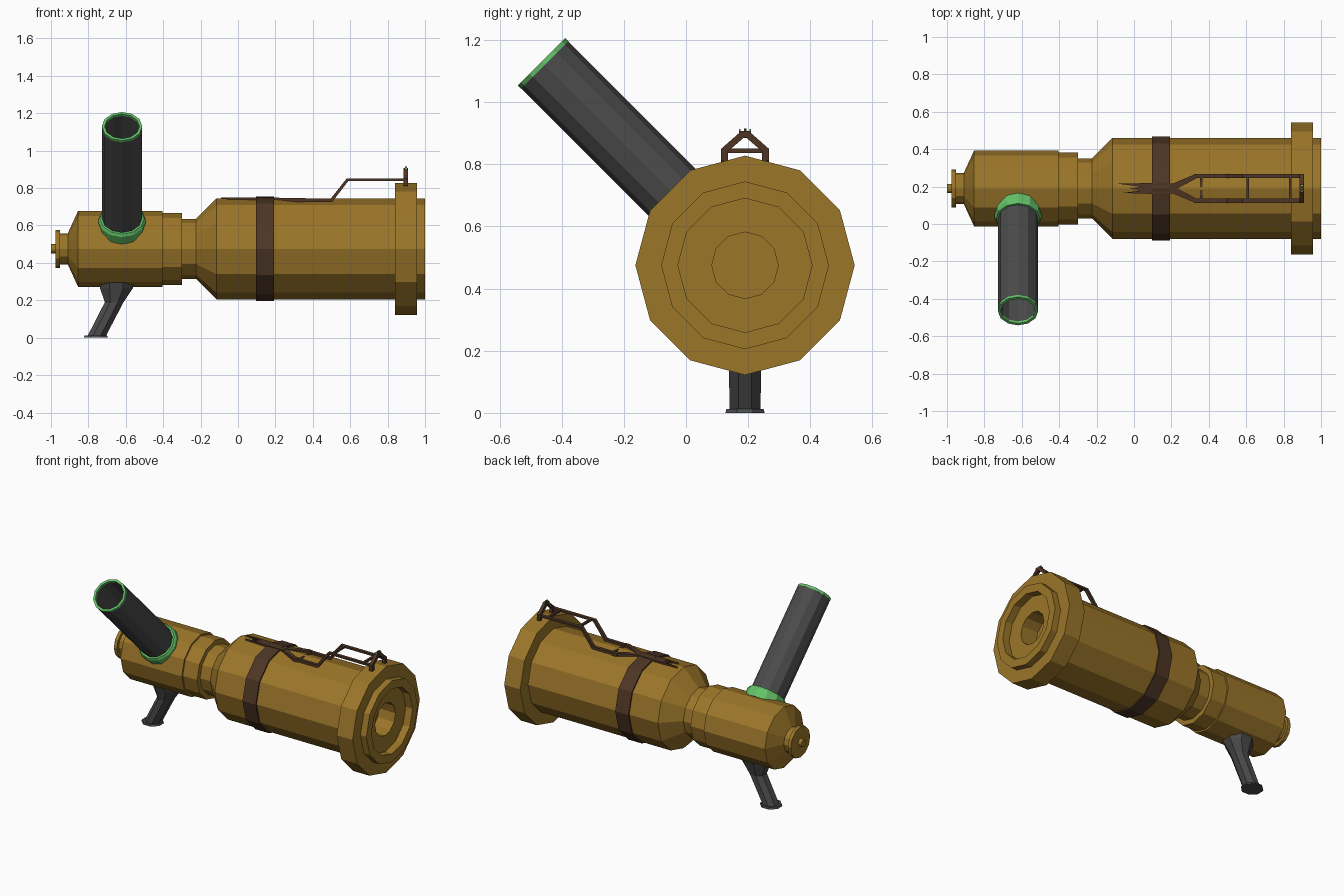
import bpy, bmesh, math
from mathutils import Vector

if "Cube" in bpy.data.objects:
    bpy.data.objects.remove(bpy.data.objects["Cube"])

CY, CZ = 0.19, 0.475   # main axis position
SIDES = 12


def material(name, rgb):
    m = bpy.data.materials.new(name)
    m.diffuse_color = (*rgb, 1)
    m.use_nodes = True
    m.node_tree.nodes["Principled BSDF"].inputs["Base Color"].default_value = m.diffuse_color
    return m


brass = material("brass", (0.33, 0.18, 0.022))
brown = material("brown", (0.075, 0.036, 0.018))
dark = material("dark_metal", (0.07, 0.07, 0.07))
green = material("green", (0.13, 0.55, 0.14))


def finish(name, bm, mat):
    bmesh.ops.recalc_face_normals(bm, faces=bm.faces)
    me = bpy.data.meshes.new(name)
    bm.to_mesh(me)
    bm.free()
    me.materials.append(mat)
    ob = bpy.data.objects.new(name, me)
    bpy.context.collection.objects.link(ob)
    return ob


def skin(bm, rings, closed):
    n = len(rings[0])
    pairs = list(zip(rings, rings[1:]))
    if closed:
        pairs.append((rings[-1], rings[0]))
    else:
        bm.faces.new(rings[0])
        bm.faces.new(rings[-1])
    for a, b in pairs:
        for i in range(n):
            j = (i + 1) % n
            bm.faces.new((a[i], a[j], b[j], b[i]))


def lathe(name, profile, origin, axis, up, mat, closed=False):
    """Spin (distance, radius) points round an axis; ends capped unless closed."""
    bm = bmesh.new()
    o, d, u = Vector(origin), Vector(axis).normalized(), Vector(up)
    v = d.cross(u)
    rings = []
    for t, r in profile:
        angles = [2 * math.pi * i / SIDES for i in range(SIDES)]
        rings.append([bm.verts.new(o + d * t + (u * math.cos(a) + v * math.sin(a)) * r)
                      for a in angles])
    skin(bm, rings, closed)
    return finish(name, bm, mat)


def prism(name, pts, plane, lo, hi, mat):
    """Extrude a 2D outline in plane 'xy', 'xz' or 'yz' from lo to hi."""
    place = {"xy": lambda a, b, c: (a, b, c),
             "xz": lambda a, b, c: (a, c, b),
             "yz": lambda a, b, c: (c, a, b)}[plane]
    bm = bmesh.new()
    skin(bm, [[bm.verts.new(place(a, b, c)) for a, b in pts] for c in (lo, hi)], False)
    return finish(name, bm, mat)


def box(name, x, y, z, mat):
    return prism(name, [(x[0], y[0]), (x[1], y[0]), (x[1], y[1]), (x[0], y[1])],
                 "xy", z[0], z[1], mat)


# Main barrel with rear knob, neck, front flange and recessed muzzle
body = [(-1, .025), (-.975, .025), (-.975, .102), (-.953, .102), (-.953, .083),
        (-.91, .083), (-.855, .203), (-.405, .203), (-.405, .192), (-.3, .192),
        (-.3, .16), (-.225, .16), (-.115, .27), (.84, .27), (.84, .353),
        (.957, .353), (.957, .27), (1, .27), (1, .216), (.95, .216),
        (.95, .107), (.83, .107)]
lathe("barrel", body, (0, CY, CZ), (1, 0, 0), (0, 0, 1), brass)

# Strap round the barrel
lathe("strap", [(.095, .265), (.095, .279), (.193, .279), (.193, .265)],
      (0, CY, CZ), (1, 0, 0), (0, 0, 1), brown, True)

# Angled open tube with green collar and rim
base, slant, side = (-.62, CY, CZ), (0, -1, 1), (1, 0, 0)
lathe("side_tube", [(.15, .107), (.914, .107), (.914, .094), (.25, .094)],
      base, slant, side, dark)
lathe("tube_rim", [(.912, .108), (.927, .108), (.927, .093), (.912, .093)],
      base, slant, side, green, True)
lathe("tube_collar", [(.16, .1), (.16, .125), (.215, .127), (.23, .118), (.23, .1)],
      base, slant, side, green, True)

# Slanted grip: octagonal sections (x centre, z, half x, half y)
def loft(name, sections, mat):
    bm = bmesh.new()
    k = 1 / math.cos(math.pi / 8)
    rings = []
    for cx, z, hx, hy in sections:
        angles = [math.pi / 8 + i * math.pi / 4 for i in range(8)]
        rings.append([bm.verts.new((cx + hx * k * math.cos(a), CY + hy * k * math.sin(a), z))
                      for a in angles])
    skin(bm, rings, False)
    return finish(name, bm, mat)


loft("grip", [(-.65, .31, .088, .09), (-.65, .265, .088, .075), (-.662, .19, .05, .052),
              (-.755, .01, .049, .05)], dark)
loft("grip_foot", [(-.76, 0, .065, .063), (-.76, .012, .06, .06)], dark)

# Forked sight plate lying on the barrel
prism("sight_plate", [(-.09, CY + .026), (.1, CY + .029), (.22, CY + .027),
                      (.22, CY - .027), (.1, CY - .029), (-.06, CY - .024),
                      (.03, CY - .012), (-.03, CY), (.03, CY + .01)],
      "xy", .728, .75, brown)

# Mirrored sight rails
rail = [(.32, .728), (.505, .728), (.59, .838), (.91, .838), (.91, .85),
        (.58, .85), (.497, .745), (.32, .745)]
for s, tag in ((-1, "right"), (1, "left")):
    prism("sight_fork_" + tag, [(.21, CY), (.21, CY + s * .027), (.33, CY + s * .078),
                                (.36, CY + s * .078), (.36, CY + s * .055),
                                (.335, CY + s * .055), (.235, CY)],
          "xy", .725, .747, brown)
    y0, y1 = sorted((CY + s * .055, CY + s * .077))
    prism("sight_rail_" + tag, rail, "xz", y0, y1, brown)
    box("sight_dot_" + tag, (.893, .903), (CY + s * .017 - .003, CY + s * .017 + .003),
        (.89, .914), green)

# Rungs between the rails
for i, (x, z) in enumerate(((.36, .736), (.608, .844), (.835, .844))):
    box("sight_rung_%d" % i, (x - .007, x + .007), (CY - .06, CY + .06),
        (z - .007, z + .007), brown)

# Arched front sight with centre post
half = [(.077, .81), (.077, .85), (.02, .9), (.02, .908)]
inner = [(.055, .81), (.055, .842), (0, .889)]
arch = [(CY + a, b) for a, b in half] + [(CY - a, b) for a, b in reversed(half)]
arch += [(CY - a, b) for a, b in inner] + [(CY + a, b) for a, b in reversed(inner[:2])]
prism("front_sight_arch", arch, "yz", .886, .908, brown)
box("front_sight_post", (.893, .903), (CY - .004, CY + .004), (.885, .915), brown)
